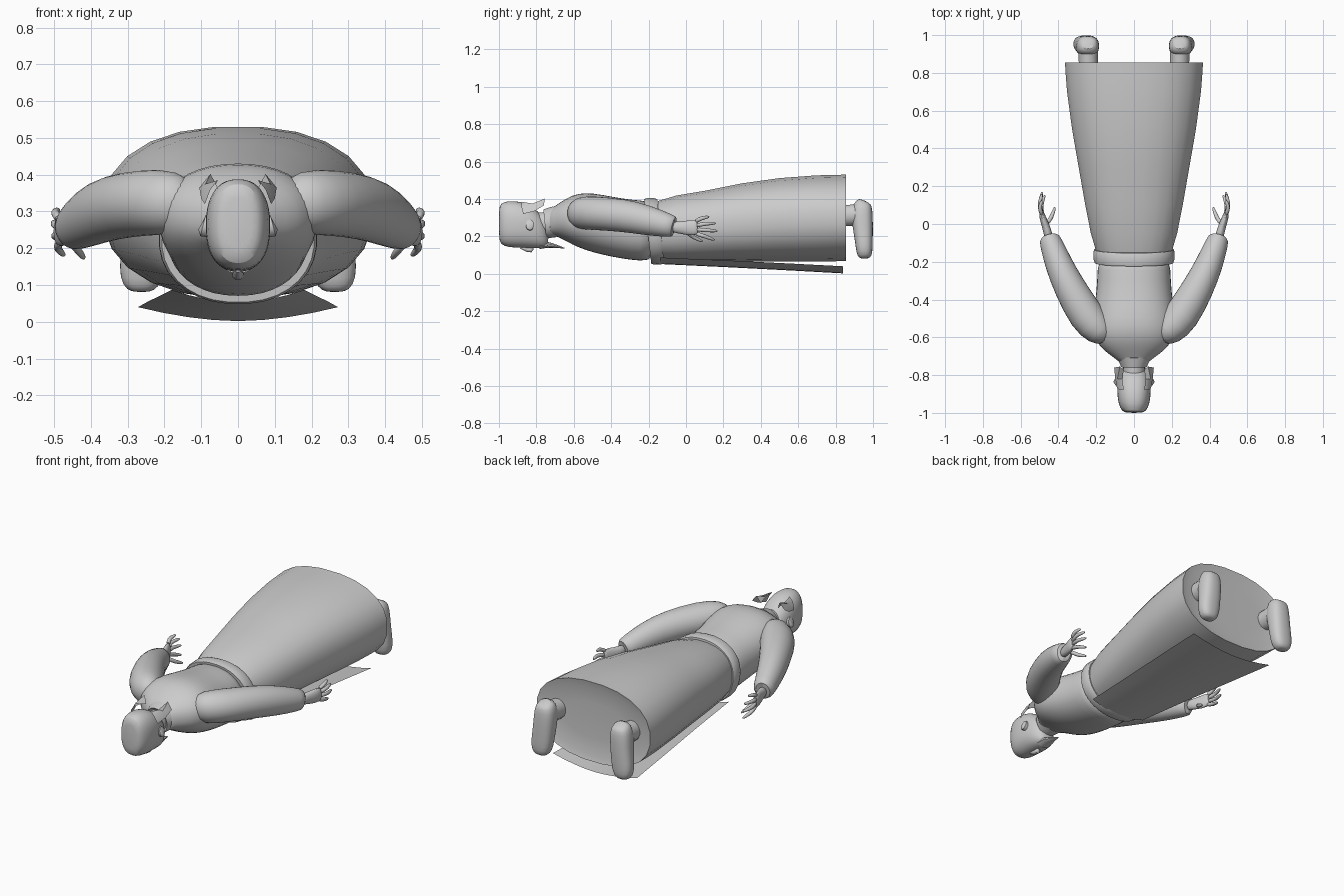
import bpy, bmesh
from math import cos, sin, pi
from mathutils import Vector

Z, Y = Vector((0, 0, 1)), Vector((0, 1, 0))


def spow(a, e):
    return (abs(a) ** e) * (1 if a >= 0 else -1)


def finish(name, bm, mirror=False, subsurf=0, angle=50):
    me = bpy.data.meshes.new(name)
    bmesh.ops.recalc_face_normals(bm, faces=bm.faces)
    bm.to_mesh(me)
    bm.free()
    ob = bpy.data.objects.new(name, me)
    bpy.context.collection.objects.link(ob)
    if mirror:
        ob.modifiers.new("mirror", 'MIRROR').use_mirror_merge = False
    if subsurf:
        m = ob.modifiers.new("smooth", 'SUBSURF')
        m.levels = m.render_levels = subsurf
    bpy.ops.object.select_all(action='DESELECT')
    ob.select_set(True)
    bpy.context.view_layer.objects.active = ob
    bpy.ops.object.shade_smooth_by_angle(angle=angle * pi / 180)
    return ob


def loft(name, rings, n=16, power=2.0, up=Z, straight=False, shear=0.0, **kw):
    """Skin through rings (x, y, z, half width, half height) along a path."""
    bm = bmesh.new()
    pts = [Vector(r[:3]) for r in rings]
    loops = []
    for i, r in enumerate(rings):
        t = Y if straight else (pts[min(i + 1, len(pts) - 1)] - pts[max(i - 1, 0)]).normalized()
        u = t.cross(up).normalized()
        v = u.cross(t)
        loop = []
        for k in range(n):
            a = 2 * pi * (k + 0.5) / n
            p = pts[i] + u * r[3] * spow(cos(a), 2 / power) + v * r[4] * spow(sin(a), 2 / power)
            p.y += shear * (p.z - pts[i].z)
            loop.append(bm.verts.new(p))
        loops.append(loop)
    for a, b in zip(loops, loops[1:]):
        for k in range(n):
            bm.faces.new((a[k], a[(k + 1) % n], b[(k + 1) % n], b[k]))
    bm.faces.new(loops[0])
    bm.faces.new(loops[-1])
    return finish(name, bm, **kw)


def body(name, rows, **kw):
    """Straight loft along y from rows (y, half width, low z, high z)."""
    return loft(name, [(0, y, (lo + hi) / 2, w, (hi - lo) / 2) for y, w, lo, hi in rows],
                straight=True, **kw)


def sheet(name, rows, **kw):
    bm = bmesh.new()
    grid = [[bm.verts.new(p) for p in row] for row in rows]
    for a, b in zip(grid, grid[1:]):
        for k in range(len(a) - 1):
            bm.faces.new((a[k], a[k + 1], b[k + 1], b[k]))
    return finish(name, bm, **kw)


# Long skirt with a closed, slightly dished hem
body("skirt", [(-0.15, 0.2, 0.07, 0.39), (-0.05, 0.23, 0.065, 0.42), (0.1, 0.26, 0.065, 0.445),
               (0.3, 0.295, 0.063, 0.485), (0.5, 0.33, 0.063, 0.513), (0.7, 0.357, 0.063, 0.528),
               (0.8, 0.365, 0.065, 0.53), (0.855, 0.368, 0.067, 0.532), (0.845, 0.33, 0.1, 0.49),
               (0.84, 0.2, 0.2, 0.4)], n=24, power=2.3)

# Belt around the waist, tilted
body("belt", [(-0.205, 0.19, 0.07, 0.385), (-0.205, 0.208, 0.053, 0.4), (-0.19, 0.214, 0.048, 0.405),
              (-0.15, 0.216, 0.05, 0.405), (-0.135, 0.21, 0.055, 0.4), (-0.135, 0.19, 0.07, 0.385)],
     n=32, power=2.2, shear=-0.11)

# Curved apron panel hanging in front
sheet("apron", [[(s * w, y, zc + d * abs(s) ** 1.8) for s in (-1, -0.75, -0.5, -0.25, 0, 0.25, 0.5, 0.75, 1)]
                for y, w, zc, d in ((-0.14, 0.18, 0.052, 0.035), (0.2, 0.21, 0.036, 0.036),
                                    (0.55, 0.245, 0.018, 0.037), (0.84, 0.272, 0.002, 0.038))])

# Torso from waist to neck opening
body("torso", [(-0.16, 0.19, 0.07, 0.39), (-0.24, 0.195, 0.065, 0.392), (-0.35, 0.2, 0.08, 0.405),
               (-0.45, 0.213, 0.1, 0.425), (-0.54, 0.222, 0.125, 0.437), (-0.61, 0.21, 0.155, 0.422),
               (-0.67, 0.165, 0.19, 0.385), (-0.71, 0.1, 0.205, 0.355), (-0.745, 0.07, 0.2, 0.34)],
     n=20, power=2.2, subsurf=1)

# Sleeved arms
loft("sleeve", [(0.13, -0.6, 0.32, 0.05, 0.06), (0.18, -0.57, 0.325, 0.085, 0.09),
                (0.25, -0.495, 0.325, 0.1, 0.092), (0.345, -0.33, 0.312, 0.085, 0.09),
                (0.40, -0.21, 0.287, 0.075, 0.083), (0.443, -0.09, 0.257, 0.06, 0.064),
                (0.452, -0.06, 0.25, 0.053, 0.055), (0.45, -0.065, 0.25, 0.03, 0.035)],
     mirror=True, subsurf=1)

# Hands: palm plus tapered curved fingers
loft("palm", [(0.45, -0.08, 0.25, 0.026, 0.032), (0.46, -0.03, 0.247, 0.022, 0.033),
              (0.475, 0.01, 0.245, 0.02, 0.042), (0.488, 0.05, 0.247, 0.017, 0.042),
              (0.49, 0.065, 0.248, 0.01, 0.036)], n=12, mirror=True, subsurf=1)
fingers = [((0.487, 0.05, 0.28), (0.5, 0.085, 0.298), (0.488, 0.125, 0.305)),
           ((0.489, 0.055, 0.258), (0.502, 0.105, 0.268), (0.487, 0.16, 0.27)),
           ((0.489, 0.055, 0.237), (0.5, 0.11, 0.233), (0.485, 0.17, 0.228)),
           ((0.485, 0.05, 0.216), (0.492, 0.1, 0.2), (0.472, 0.155, 0.18)),
           ((0.462, 0.0, 0.225), (0.435, 0.04, 0.195), (0.418, 0.09, 0.172))]
for i, (a, b, c) in enumerate(fingers):
    a, b, c = Vector(a), Vector(b), Vector(c)
    loft("thumb" if i == 4 else f"finger_{i + 1}",
         [(*a, 0.012, 0.012), (*((a + b) / 2), 0.012, 0.012), (*b, 0.0115, 0.0115),
          (*b.lerp(c, 0.75), 0.0095, 0.0095), (*c, 0.004, 0.004)], n=8, mirror=True, subsurf=1)

# Neck and head, face pointing down
body("neck", [(-0.68, 0.065, 0.21, 0.345), (-0.75, 0.058, 0.205, 0.33), (-0.82, 0.058, 0.205, 0.33)], n=16)
body("head", [(-1.0, 0.04, 0.19, 0.35), (-0.992, 0.065, 0.155, 0.378), (-0.95, 0.085, 0.14, 0.392),
              (-0.89, 0.09, 0.138, 0.388), (-0.84, 0.088, 0.136, 0.37), (-0.79, 0.077, 0.134, 0.335),
              (-0.755, 0.058, 0.138, 0.29), (-0.735, 0.03, 0.15, 0.24)], n=20, power=2.4, subsurf=1)
loft("ear", [(0.08, -0.835, 0.26, 0.022, 0.03), (0.095, -0.835, 0.262, 0.022, 0.03),
             (0.1, -0.835, 0.265, 0.012, 0.016)], n=10, mirror=True)
loft("nose", [(0, -0.885, 0.142, 0.008, 0.008), (0, -0.85, 0.13, 0.013, 0.014),
              (0, -0.83, 0.127, 0.017, 0.014), (0, -0.818, 0.138, 0.01, 0.008)], n=8)

# Pointed beard under the chin
loft("beard", [(0, -0.785, 0.15, 0.04, 0.018), (0, -0.74, 0.155, 0.036, 0.016),
               (0, -0.7, 0.148, 0.02, 0.01), (0, -0.65, 0.137, 0.003, 0.002)], n=10)

# Flared hair flaps at the nape
sheet("hair_flap", [[(0.055, -0.88, 0.385), (0.075, -0.88, 0.36), (0.09, -0.87, 0.32)],
                    [(0.06, -0.82, 0.375), (0.088, -0.82, 0.375), (0.1, -0.81, 0.335)],
                    [(0.055, -0.77, 0.36), (0.075, -0.755, 0.402), (0.105, -0.76, 0.365)]], mirror=True)

# Collar ring
body("collar", [(-0.7, 0.095, 0.195, 0.362), (-0.74, 0.075, 0.19, 0.35), (-0.755, 0.07, 0.19, 0.345),
                (-0.745, 0.06, 0.2, 0.335)], n=20, shear=-0.1)

# Legs and shoes
loft("ankle", [(0.24, 0.8, 0.31, 0.052, 0.058), (0.242, 0.88, 0.312, 0.052, 0.058),
               (0.243, 0.95, 0.32, 0.055, 0.06)], mirror=True)
loft("shoe", [(0.243, 0.955, 0.392, 0.03, 0.03), (0.243, 0.945, 0.375, 0.055, 0.05),
              (0.245, 0.94, 0.31, 0.064, 0.06), (0.252, 0.948, 0.22, 0.062, 0.052),
              (0.262, 0.953, 0.14, 0.064, 0.046), (0.265, 0.955, 0.095, 0.05, 0.04),
              (0.265, 0.955, 0.08, 0.025, 0.022)], up=Y, power=2.5, mirror=True, subsurf=1)
